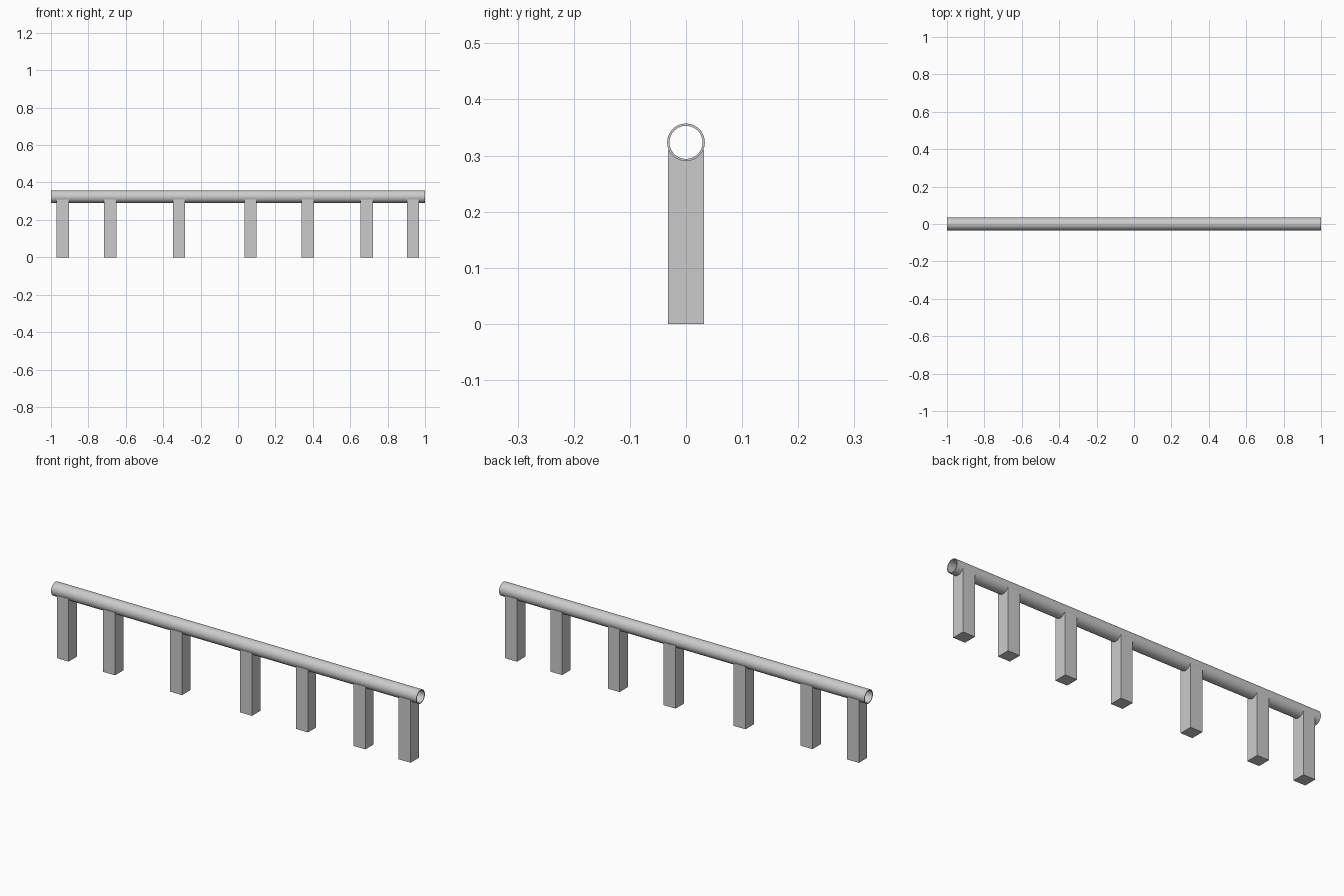
import bpy, bmesh, math

if "Cube" in bpy.data.objects:
    bpy.data.objects.remove(bpy.data.objects["Cube"])

R_OUT, R_IN, ZC = 0.0335, 0.0295, 0.3235   # pipe radii and axis height
HALF_POST, POST_TOP = 0.0325, 0.31
POST_X = [-0.937, -0.683, -0.316, 0.067, 0.373, 0.688, 0.935]


def finish(name, bm):
    bmesh.ops.recalc_face_normals(bm, faces=bm.faces)
    mesh = bpy.data.meshes.new(name)
    bm.to_mesh(mesh)
    bm.free()
    ob = bpy.data.objects.new(name, mesh)
    bpy.context.collection.objects.link(ob)
    return ob


# hollow rail pipe, open at both ends
def make_pipe(segments=64):
    bm = bmesh.new()
    rings = []
    for x, r in ((-1, R_OUT), (1, R_OUT), (1, R_IN), (-1, R_IN)):
        rings.append([bm.verts.new((x, r * math.cos(a), ZC + r * math.sin(a)))
                      for a in (2 * math.pi * i / segments for i in range(segments))])
    for k in range(4):
        a, b = rings[k], rings[(k + 1) % 4]
        for i in range(segments):
            j = (i + 1) % segments
            bm.faces.new((a[i], a[j], b[j], b[i]))
    ob = finish("rail_pipe", bm)
    bpy.context.view_layer.objects.active = ob
    ob.select_set(True)
    bpy.ops.object.shade_smooth_by_angle(angle=math.radians(35))
    ob.select_set(False)


# square post with a saddle cut in its top that cradles the pipe
def make_post(name, x, steps=20):
    r = R_OUT - 0.0005
    a0 = math.asin((POST_TOP - ZC) / r)
    profile = [(-HALF_POST, 0), (HALF_POST, 0), (HALF_POST, POST_TOP)]
    for i in range(steps + 1):
        a = a0 + (-math.pi - 2 * a0) * i / steps
        profile.append((r * math.cos(a), ZC + r * math.sin(a)))
    profile.append((-HALF_POST, POST_TOP))
    bm = bmesh.new()
    face = bm.faces.new([bm.verts.new((x - HALF_POST, y, z)) for y, z in profile])
    ext = bmesh.ops.extrude_face_region(bm, geom=[face], use_keep_orig=True)
    moved = [v for v in ext["geom"] if isinstance(v, bmesh.types.BMVert)]
    bmesh.ops.translate(bm, verts=moved, vec=(2 * HALF_POST, 0, 0))
    finish(name, bm)


make_pipe()
for n, px in enumerate(POST_X, 1):
    make_post(f"post_{n}", px)
